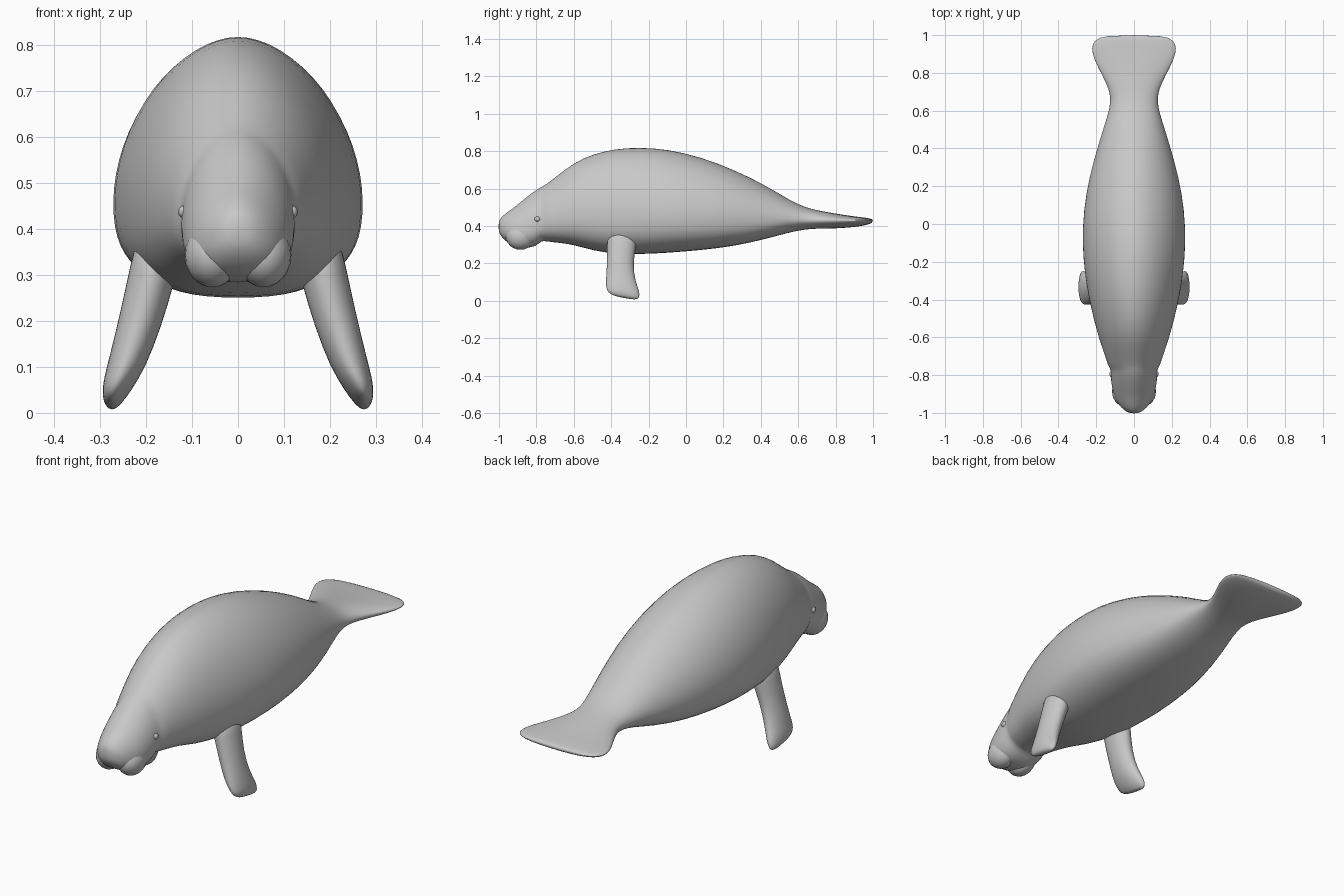
import bpy
import bmesh
import math
from mathutils import Vector

default_cube = bpy.data.objects.get("Cube")
if default_cube:
    bpy.data.objects.remove(default_cube, do_unlink=True)

# Single skin colour
skin = bpy.data.materials.new("grey_skin")
skin.use_nodes = True
SKIN_COLOUR = (0.58, 0.58, 0.58, 1)
skin.diffuse_color = SKIN_COLOUR
for node in skin.node_tree.nodes:
    if node.type == "BSDF_PRINCIPLED":
        node.inputs["Base Color"].default_value = SKIN_COLOUR
        node.inputs["Roughness"].default_value = 0.7


def finish(name, bm, subdivide=True):
    """Turn a bmesh into a smooth, skin-coloured object."""
    bmesh.ops.recalc_face_normals(bm, faces=bm.faces[:])
    for face in bm.faces:
        face.smooth = True
    mesh = bpy.data.meshes.new(name)
    bm.to_mesh(mesh)
    bm.free()
    mesh.materials.append(skin)
    obj = bpy.data.objects.new(name, mesh)
    bpy.context.collection.objects.link(obj)
    if subdivide:
        modifier = obj.modifiers.new("smooth_surface", "SUBSURF")
        modifier.levels = modifier.render_levels = 1
    return obj


def loft(name, rings):
    """Skin a row of closed rings and cap both ends."""
    bm = bmesh.new()
    loops = [[bm.verts.new(p) for p in ring] for ring in rings]
    count = len(loops[0])
    for first, second in zip(loops, loops[1:]):
        for i in range(count):
            j = (i + 1) % count
            bm.faces.new((first[i], first[j], second[j], second[i]))
    bm.faces.new(loops[0])
    bm.faces.new(loops[-1])
    return finish(name, bm)


def power(value, exponent):
    return math.copysign(abs(value) ** exponent, value)


def body_ring(y, half_width, bottom, top, middle, sides=32):
    """Egg-shaped section: narrow back, broad flat belly, oval tail."""
    back, belly = (1.85, 2.6) if y < 0.5 else (2, 2)
    ring = []
    for i in range(sides):
        angle = math.tau * i / sides
        c, s = math.cos(angle), math.sin(angle)
        e = 2 / (back if s >= 0 else belly)
        reach = top - middle if s >= 0 else middle - bottom
        ring.append(Vector((half_width * power(c, e), y, middle + reach * power(s, e))))
    return ring


# Body from snout to tail paddle: y, half width, bottom, top, widest height
BODY = [
    (-1.003, 0.022, 0.37, 0.425, 0.40),
    (-0.985, 0.055, 0.34, 0.45, 0.39),
    (-0.955, 0.083, 0.31, 0.475, 0.38),
    (-0.91, 0.107, 0.29, 0.505, 0.37),
    (-0.86, 0.118, 0.28, 0.55, 0.38),
    (-0.80, 0.125, 0.29, 0.595, 0.41),
    (-0.772, 0.122, 0.322, 0.61, 0.43),
    (-0.75, 0.138, 0.317, 0.622, 0.44),
    (-0.70, 0.153, 0.312, 0.66, 0.45),
    (-0.60, 0.188, 0.30, 0.74, 0.46),
    (-0.50, 0.215, 0.268, 0.785, 0.46),
    (-0.38, 0.243, 0.25, 0.815, 0.46),
    (-0.25, 0.263, 0.248, 0.822, 0.46),
    (-0.10, 0.276, 0.255, 0.813, 0.46),
    (0.08, 0.268, 0.27, 0.77, 0.455),
    (0.25, 0.238, 0.29, 0.705, 0.45),
    (0.42, 0.19, 0.328, 0.622, 0.44),
    (0.55, 0.148, 0.365, 0.54, 0.435),
    (0.64, 0.122, 0.383, 0.498, 0.43),
    (0.71, 0.13, 0.386, 0.482, 0.43),
    (0.79, 0.17, 0.386, 0.468, 0.43),
    (0.87, 0.212, 0.391, 0.455, 0.43),
    (0.93, 0.228, 0.398, 0.448, 0.43),
    (0.975, 0.212, 0.408, 0.442, 0.43),
    (1.0, 0.15, 0.418, 0.436, 0.428),
]
loft("body", [body_ring(*station) for station in BODY])

# Flipper sections: height, x centre, half thickness, y centre, half length, tilt
FLIPPER = [
    (0.38, 0.17, 0.05, -0.34, 0.085, 0),
    (0.30, 0.186, 0.05, -0.343, 0.08, 0),
    (0.20, 0.212, 0.046, -0.353, 0.07, 0),
    (0.11, 0.240, 0.040, -0.35, 0.08, 0.05),
    (0.06, 0.262, 0.032, -0.338, 0.092, 0.12),
    (0.03, 0.274, 0.022, -0.333, 0.087, 0.18),
    (0.014, 0.278, 0.010, -0.325, 0.06, 0.18),
]


def flipper_ring(z, x, thick, y, length, tilt, side, sides=16):
    ring = []
    for i in range(sides):
        angle = math.tau * i / sides
        dx, dy = thick * math.cos(angle), length * math.sin(angle)
        ring.append(Vector((side * (x + dx), y + dy, z - tilt * dy + 0.3 * dx)))
    return ring


def ellipsoid(name, centre, radii, segments=24):
    bm = bmesh.new()
    bmesh.ops.create_uvsphere(bm, u_segments=segments, v_segments=segments // 2, radius=1)
    bmesh.ops.scale(bm, vec=radii, verts=bm.verts[:])
    bmesh.ops.translate(bm, vec=centre, verts=bm.verts[:])
    return finish(name, bm, subdivide=False)


# Paired parts: flippers, lip pads, eyes and nostril rims
for label, side in (("left", 1), ("right", -1)):
    loft(label + "_flipper", [flipper_ring(*row, side) for row in FLIPPER])
    ellipsoid(label + "_lip_pad", (side * 0.056, -0.885, 0.343), (0.06, 0.078, 0.07))
    ellipsoid(label + "_eye", (side * 0.118, -0.795, 0.437), (0.012, 0.016, 0.014), 12)
    ellipsoid(label + "_nostril", (side * 0.03, -0.978, 0.42), (0.01, 0.008, 0.007), 12)
